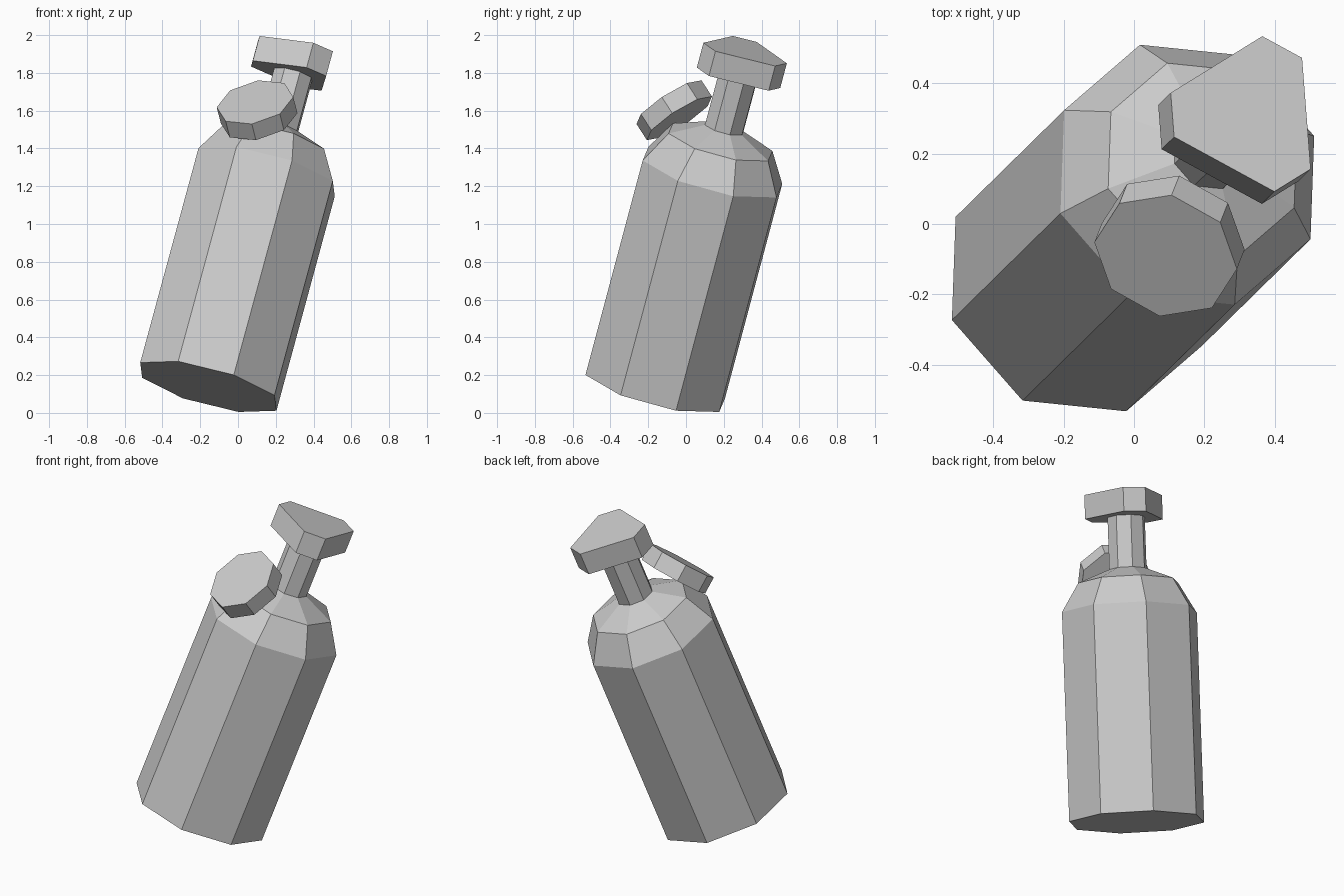
import bpy, bmesh
from math import cos, sin, radians
from mathutils import Vector

if "Cube" in bpy.data.objects:
    bpy.data.objects.remove(bpy.data.objects["Cube"])


def stack(name, origin, axis, side, rings, angles):
    """Closed solid from (height, radius) rings along a tilted axis."""
    o, a = Vector(origin), Vector(axis).normalized()
    u = Vector(side)
    u = (u - a * u.dot(a)).normalized()
    v = a.cross(u)
    bm = bmesh.new()
    loops = []
    for h, r in rings:
        loops.append([bm.verts.new(o + a * h + (u * cos(radians(t)) + v * sin(radians(t))) * r)
                      for t in angles])
    n = len(angles)
    for lo, hi in zip(loops, loops[1:]):
        for i in range(n):
            j = (i + 1) % n
            bm.faces.new((lo[i], lo[j], hi[j], hi[i]))
    bm.faces.new(loops[0][::-1])
    bm.faces.new(loops[-1])
    bmesh.ops.recalc_face_normals(bm, faces=bm.faces)
    me = bpy.data.meshes.new(name)
    bm.to_mesh(me)
    bm.free()
    ob = bpy.data.objects.new(name, me)
    bpy.context.collection.objects.link(ob)
    return ob


octagon = [45 * i for i in range(8)]
base = (-0.157, -0.163, 0.139)
axis = (0.254, 0.2495, 0.9346)
side = (0.905, 0.276, -0.32)

# Tank with rounded shoulder and neck
stack("tank_body", base, axis, side,
      [(0, 0.398), (1.215, 0.398), (1.385, 0.296), (1.464, 0.11), (1.768, 0.11)], octagon)

# Valve handle: triangle with cut corners
corners = [44 + 120 * k + s for k in range(3) for s in (-16, 16)]
stack("valve_handle", base, axis, side, [(1.766, 0.235), (1.906, 0.235)], corners)

# Round gauge leaning on the shoulder
stack("gauge", (0.09, -0.09, 1.645), (-0.21, -0.53, 0.82), (0.0175, 0.175, 0.115),
      [(-0.104, 0.208), (0, 0.208)], octagon)
